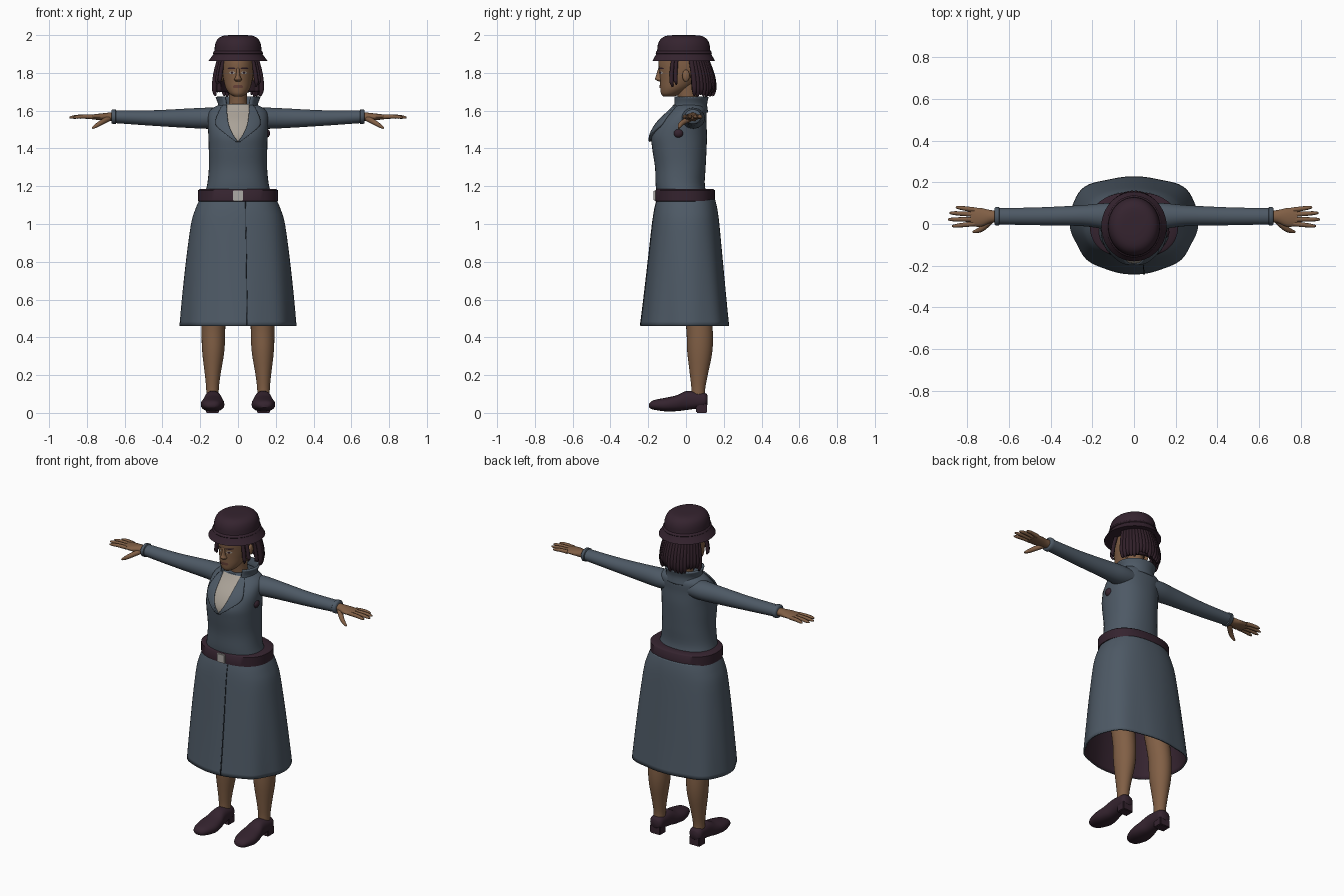
import bpy, bmesh, math, random
from mathutils import Vector, Matrix

random.seed(4)
if "Cube" in bpy.data.objects:
    bpy.data.objects.remove(bpy.data.objects["Cube"], do_unlink=True)


def material(name, *rgb):
    m = bpy.data.materials.new(name)
    m.use_nodes = True
    col = (*rgb, 1)
    m.diffuse_color = col
    m.node_tree.nodes["Principled BSDF"].inputs["Base Color"].default_value = col
    return m


COAT = material("slate_cloth", .075, .1, .13)
SEAM = material("dark_seam", .02, .027, .037)
SKIN = material("brown_skin", .22, .115, .06)
PLUM = material("plum_felt", .035, .017, .028)
HAIR = material("dark_hair", .03, .014, .022)
SHIRT = material("cream_shirt", .4, .36, .31)
METAL = material("pale_metal", .42, .4, .38)
LIPS = material("lip_brown", .14, .055, .04)


def finish(name, me, mats, mirror=False, thick=0, inner=0):
    """Wrap a mesh in an object with smooth shading and modifiers."""
    for m in mats:
        me.materials.append(m)
    me.shade_smooth()
    me.set_sharp_from_angle(angle=math.radians(50))
    ob = bpy.data.objects.new(name, me)
    bpy.context.collection.objects.link(ob)
    if mirror:
        ob.modifiers.new("mirror", "MIRROR").use_mirror_merge = False
    if thick:
        s = ob.modifiers.new("thickness", "SOLIDIFY")
        s.thickness, s.offset, s.material_offset = thick, -1, inner
    return ob


def from_bm(name, bm, mats, **kw):
    bmesh.ops.recalc_face_normals(bm, faces=bm.faces[:])
    me = bpy.data.meshes.new(name)
    bm.to_mesh(me)
    bm.free()
    return finish(name, me, mats, **kw)


def dense(rows, steps):
    """Smooth interpolation between rows of numbers."""
    out, last = [], len(rows) - 1
    for i in range(last):
        a, b, c, d = (rows[min(max(i + k, 0), last)] for k in (-1, 0, 1, 2))
        for k in range(steps):
            u = k / steps
            out.append(tuple(q + u * (r - p) / 2 + u * u * (p - 2.5 * q + 2 * r - s / 2)
                             + u ** 3 * (1.5 * (q - r) + (s - p) / 2)
                             for p, q, r, s in zip(a, b, c, d)))
    return out + [rows[-1]]


def loft(name, rows, mats, axis=2, n=28, steps=4, p=1, arc=None, caps=True, wave=None, **kw):
    """Skin elliptical rings (position, centre a, centre b, radius a, radius b)."""
    bm, rings = bmesh.new(), []
    a0, a1 = arc or (0, 360)
    for t, c1, c2, r1, r2 in dense(rows, steps):
        ring = []
        for i in range(n + bool(arc)):
            th = math.radians(a0 + (a1 - a0) * i / n)
            c, s = math.cos(th), math.sin(th)
            k = wave(th, t) if wave else 1
            co = [c1 + k * r1 * math.copysign(abs(c) ** p, c),
                  c2 + k * r2 * math.copysign(abs(s) ** p, s)]
            co.insert(axis, t)
            ring.append(bm.verts.new(co))
        rings.append(ring)
    for lo, hi in zip(rings, rings[1:]):
        for i in range(n):
            j = (i + 1) % len(lo)
            bm.faces.new((lo[i], lo[j], hi[j], hi[i]))
    if caps and not arc:
        bm.faces.new(rings[0])
        bm.faces.new(rings[-1])
    return from_bm(name, bm, mats, **kw)


def front_y(rows, x, z, p=1):
    """Front surface depth of a vertical loft."""
    d = dense(rows, 6)
    for a, b in zip(d, d[1:]):
        if z <= b[0]:
            break
    u = min(max((z - a[0]) / (b[0] - a[0]), 0), 1)
    _, _, cy, rx, ry = (q + u * (r - q) for q, r in zip(a, b))
    return cy - ry * max(0, 1 - abs(x / rx) ** (2 / p)) ** (p / 2)


def patch(name, rows, mats, base, p=1, off=.006, cols=8, **kw):
    """Thin panel of rows (z, x from, x to) laid on the front of a loft."""
    bm, grid = bmesh.new(), []
    for z, xa, xb in dense(rows, 5):
        xs = [xa + (xb - xa) * i / cols for i in range(cols + 1)]
        grid.append([bm.verts.new((x, front_y(base, x, z, p) - off, z)) for x in xs])
    for lo, hi in zip(grid, grid[1:]):
        for i in range(cols):
            bm.faces.new((lo[i], lo[i + 1], hi[i + 1], hi[i]))
    return from_bm(name, bm, mats, **kw)


def blob(name, at, size, mat, **kw):
    bm = bmesh.new()
    mtx = Matrix.Translation(at) @ Matrix.Diagonal((*size, 1))
    bmesh.ops.create_uvsphere(bm, u_segments=16, v_segments=10, radius=1, matrix=mtx)
    return from_bm(name, bm, [mat], **kw)


def box(name, at, size, mat, **kw):
    bm = bmesh.new()
    bmesh.ops.create_cube(bm, size=1, matrix=Matrix.Translation(at) @ Matrix.Diagonal((*size, 1)))
    bmesh.ops.bevel(bm, geom=bm.edges[:], offset=.004, segments=2, affect="EDGES")
    return from_bm(name, bm, [mat], **kw)


def tubes(name, paths, mat, mirror=False):
    """Tapered tubes; each path is a list of (x, y, z, radius)."""
    cu = bpy.data.curves.new(name, "CURVE")
    cu.dimensions, cu.bevel_depth, cu.bevel_resolution = "3D", 1, 2
    cu.use_fill_caps = True
    for path in paths:
        sp = cu.splines.new("NURBS")
        sp.points.add(len(path) - 1)
        for pt, (x, y, z, r) in zip(sp.points, path):
            pt.co, pt.radius = (x, y, z, 1), r
        sp.order_u, sp.use_endpoint_u, sp.resolution_u = 3, True, 4
    tmp = bpy.data.objects.new(name + "_path", cu)
    me = bpy.data.meshes.new_from_object(tmp)
    bpy.data.objects.remove(tmp)
    me.materials.clear()
    return finish(name, me, [mat], mirror=mirror)


# Jacket body, shirt and lapels
torso = [(1.12, 0, -.01, .19, .135), (1.2, 0, -.03, .165, .13), (1.3, 0, -.03, .154, .134),
         (1.4, 0, -.035, .155, .144), (1.47, 0, -.036, .157, .147), (1.54, 0, -.02, .16, .128),
         (1.6, 0, .01, .15, .098), (1.635, 0, .015, .095, .075)]
loft("jacket_body", torso, [COAT], n=40, p=.9)
patch("shirt_front", [(1.632, -.066, .066), (1.57, -.06, .06), (1.5, -.042, .042), (1.435, -.004, .004)],
      [SHIRT], torso, p=.9, off=.004, cols=12)
patch("lapels", [(1.63, .06, .08), (1.6, .059, .1), (1.53, .05, .12), (1.48, .03, .07),
                 (1.435, 0, .012)], [COAT], torso, p=.9, off=.013, mirror=True, thick=.012)
loft("collar", [(1.59, 0, .015, .1, .09), (1.635, 0, .015, .094, .085), (1.675, 0, .018, .108, .09)],
     [COAT], arc=(-52, 232), thick=.012)
blob("side_rosette", (.15, -.04, 1.48), (.02, .026, .024), PLUM)

# Sleeves and cuffs
loft("sleeves", [(.05, .035, 1.56, .06, .05), (.14, .038, 1.56, .062, .056), (.25, .04, 1.56, .05, .052),
                 (.45, .037, 1.561, .043, .041), (.65, .037, 1.568, .039, .034)],
     [COAT], axis=0, mirror=True)
loft("cuffs", [(.643, .037, 1.568, .036, .032), (.648, .037, 1.568, .044, .039),
               (.664, .037, 1.568, .044, .039), (.67, .037, 1.568, .038, .033)],
     [COAT], axis=0, steps=1, mirror=True)

# Hands
loft("palms", [(.64, .037, 1.567, .026, .024), (.69, .036, 1.567, .031, .022),
               (.735, .032, 1.567, .045, .017), (.785, .034, 1.567, .044, .011)],
     [SKIN], axis=0, n=16, mirror=True)
fingers = []
for y0, y1, tip in ((.068, .08, .855), (.046, .053, .885), (.022, .022, .892), (.001, -.01, .873)):
    fingers.append([(.765, y0, 1.567, .012), ((.765 + tip) / 2, (y0 + y1) / 2, 1.57, .011),
                    (tip - .01, y1, 1.565, .009), (tip, y1, 1.564, .004)])
fingers.append([(.685, .02, 1.558, .016), (.72, -.018, 1.54, .015), (.755, -.036, 1.517, .011),
                (.772, -.038, 1.507, .005)])
tubes("fingers", fingers, SKIN, mirror=True)

# Skirt with dark lining, front seam
skirt = [(.46, 0, 0, .305, .232), (.6, 0, 0, .294, .217), (.8, 0, 0, .274, .197),
         (1.0, 0, 0, .248, .177), (1.08, 0, 0, .225, .166), (1.13, 0, 0, .203, .154)]


def folds(th, z):
    return 1 + (1.13 - z) * (.045 * math.sin(3 * th) + .022 * math.cos(8 * th))


loft("skirt", skirt, [COAT, PLUM], n=72, p=.84, caps=False, wave=folds, thick=.008, inner=1)
seam = [(z + .001, 0, 0, rx, ry * folds(-math.pi / 2, z)) for z, _, _, rx, ry in skirt]
patch("skirt_seam", [(.465, .046, .051), (.8, .043, .047), (1.12, .038, .041)],
      [SEAM], seam, p=.84, off=.003, cols=1, thick=.004)

# Belt and buckle
loft("belt", [(1.115, 0, -.005, .19, .14), (1.121, 0, -.005, .212, .158), (1.178, 0, -.005, .212, .158),
              (1.185, 0, -.005, .203, .15), (1.183, 0, -.005, .15, .11)],
     [PLUM], n=48, steps=1, p=.85)
box("belt_buckle", (0, -.164, 1.15), (.054, .014, .056), METAL)

# Legs and shoes
loft("legs", [(.05, .135, .065, .034, .04), (.12, .135, .065, .033, .036), (.2, .134, .068, .041, .047),
              (.33, .131, .073, .059, .067), (.46, .13, .07, .063, .07), (.65, .125, .04, .068, .075),
              (.95, .11, .01, .085, .09)], [SKIN], mirror=True)
loft("shoes", [(-.195, .14, .038, .02, .01), (-.175, .139, .042, .043, .024), (-.11, .135, .044, .062, .036),
               (-.05, .133, .051, .057, .042), (0, .133, .065, .046, .05), (.06, .134, .068, .043, .045),
               (.1, .135, .068, .04, .038), (.115, .135, .068, .024, .024)],
     [PLUM], axis=1, n=20, p=.85, mirror=True)
box("shoe_heels", (.135, .083, .026), (.07, .058, .052), PLUM, mirror=True)

# Head, neck and face
head = [(1.675, 0, -.09, .022, .03), (1.69, 0, -.08, .045, .052), (1.72, 0, -.058, .065, .078),
        (1.76, 0, -.038, .076, .1), (1.8, 0, -.025, .083, .116), (1.86, 0, -.018, .086, .128),
        (1.94, 0, -.015, .08, .115)]
loft("neck", [(1.58, 0, .02, .06, .055), (1.65, 0, .01, .047, .05), (1.76, 0, .0, .05, .058)], [SKIN])
loft("head", head, [SKIN])
loft("nose", [(1.755, 0, -.135, .012, .01), (1.766, 0, -.139, .02, .024), (1.785, 0, -.139, .011, .02),
              (1.825, 0, -.137, .008, .009)], [SKIN], n=12)
blob("ears", (.087, .0, 1.785), (.012, .02, .032), SKIN, mirror=True)


def feature(name, z, xa, xb, h, mat, off, **kw):
    """Small almond plate on the face."""
    patch(name, [(z - h, xa + .007, xb - .007), (z, xa, xb), (z + h, xa + .007, xb - .007)],
          [mat], head, off=off, **kw)


feature("eye_whites", 1.801, .016, .048, .006, SHIRT, .002, mirror=True)
feature("irises", 1.801, .024, .04, .006, HAIR, .004, mirror=True)
feature("eyebrows", 1.824, .012, .056, .004, HAIR, .003, mirror=True)
feature("lips", 1.727, -.027, .027, .008, LIPS, .004)

# Hair cap and hanging locks
loft("hair_back", [(1.7, 0, .01, .115, .125), (1.78, 0, .005, .11, .118), (1.89, 0, 0, .098, .11)],
     [HAIR], arc=(12, 168), thick=.02)
locks = []
angles = [14 + 8 * i for i in range(20)] + [-40, -29, 209, 220]
for a in angles:
    c, s = math.cos(math.radians(a)), math.sin(math.radians(a))
    end = (1.69 if s > 0 else 1.735) + random.uniform(-.018, .015)
    r = .014 if s > 0 else .011
    locks.append([(.095 * c, .1 * s, 1.89, r), (.117 * c, .005 + .125 * s, 1.82, r),
                  (.126 * c, .01 + .135 * s, 1.76, r * 1.1), (.13 * c, .012 + .137 * s, end + .02, r),
                  (.122 * c, .012 + .13 * s, end, r * .4)])
tubes("hair_locks", locks, HAIR)

# Hat with sloping brim
loft("hat", [(1.862, 0, -.012, .157, .167), (1.872, 0, -.012, .15, .161), (1.9, 0, -.012, .13, .146),
             (1.915, 0, -.012, .125, .141), (1.95, 0, -.012, .121, .137), (1.98, 0, -.012, .107, .121),
             (1.997, 0, -.012, .075, .088), (2.0, 0, -.012, .02, .025)], [PLUM], n=40, steps=3)
loft("hat_band", [(1.9, 0, -.012, .13, .147), (1.903, 0, -.012, .133, .149), (1.914, 0, -.012, .129, .145),
                  (1.916, 0, -.012, .124, .14)], [PLUM], n=40, steps=1)
